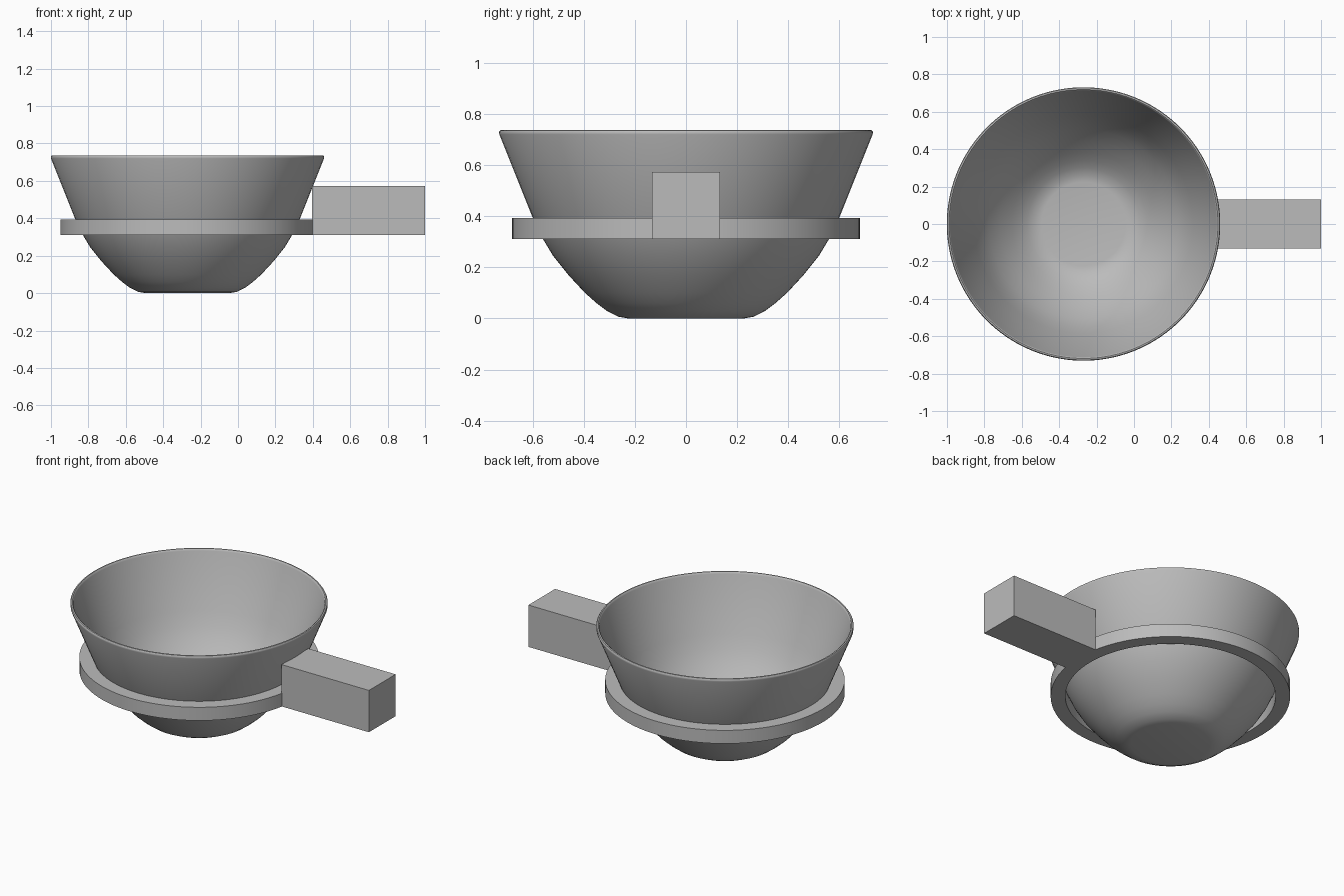
import bpy, bmesh, math
from mathutils import Vector

cube = bpy.data.objects.get("Cube")
if cube:
    bpy.data.objects.remove(cube, do_unlink=True)

CENTRE_X = -0.27
WALL = 0.018

grey = bpy.data.materials.new("plain_grey")
grey.use_nodes = True
colour = (0.5, 0.5, 0.5, 1)
grey.diffuse_color = colour
grey.node_tree.nodes["Principled BSDF"].inputs["Base Color"].default_value = colour


def finish(bm, name, location):
    bmesh.ops.recalc_face_normals(bm, faces=bm.faces)
    mesh = bpy.data.meshes.new(name)
    bm.to_mesh(mesh)
    bm.free()
    mesh.materials.append(grey)
    obj = bpy.data.objects.new(name, mesh)
    obj.location = location
    bpy.context.collection.objects.link(obj)
    return obj


def lathe(name, profile, closed=False, segments=96):
    """Spin an (r, z) profile about the vertical axis."""
    bm = bmesh.new()
    verts = [bm.verts.new((r, 0, z)) for r, z in profile]
    pairs = list(zip(verts, verts[1:]))
    if closed:
        pairs.append((verts[-1], verts[0]))
    edges = [bm.edges.new(p) for p in pairs]
    bmesh.ops.spin(bm, geom=verts + edges, cent=(0, 0, 0), axis=(0, 0, 1),
                   angle=math.tau, steps=segments, use_duplicate=False)
    bmesh.ops.remove_doubles(bm, verts=bm.verts, dist=0.0002)
    obj = finish(bm, name, (CENTRE_X, 0, 0))
    bpy.ops.object.select_all(action="DESELECT")
    bpy.context.view_layer.objects.active = obj
    obj.select_set(True)
    bpy.ops.object.shade_smooth_by_angle(angle=math.radians(40))
    return obj


# Bowl: flat base, rounded belly, straight flared wall, rounded rim
outer = [(0, 0), (0.225, 0), (0.265, 0.007), (0.31, 0.03), (0.35, 0.06),
         (0.395, 0.1), (0.46, 0.17), (0.52, 0.245), (0.565, 0.32),
         (0.602, 0.4), (0.73, 0.72)]
rim = [(0.731, 0.73), (0.727, 0.736), (0.719, 0.737), (0.714, 0.733)]
inner = [(0, WALL)]
for before, point, after in zip(outer, outer[1:], outer[2:]):
    tangent = (Vector(after) - Vector(before)).normalized()
    inner.append((point[0] - tangent.y * WALL, point[1] + tangent.x * WALL))
inner.append((outer[-1][0] - WALL, outer[-1][1] + 0.005))
lathe("bowl", outer + rim + inner[::-1])

# Holder ring around the bowl
lathe("holder_ring", [(0.597, 0.31), (0.68, 0.31), (0.68, 0.393), (0.597, 0.393)],
      closed=True)

# Block handle on the left side
bm = bmesh.new()
bmesh.ops.create_cube(bm, size=1)
bmesh.ops.scale(bm, vec=(0.605, 0.264, 0.262), verts=bm.verts)
finish(bm, "handle", (0.6975, 0, 0.441))
